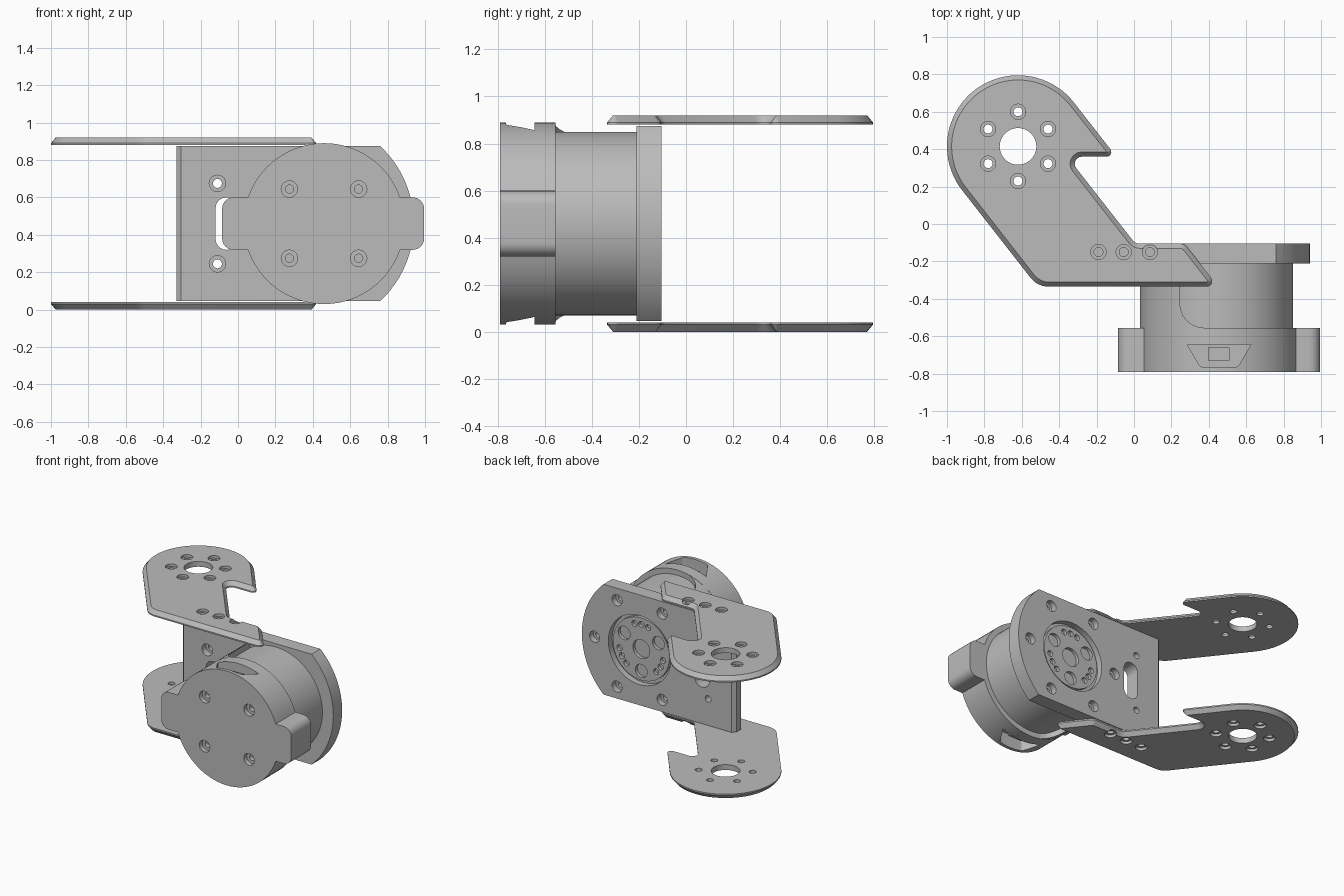
import bpy, bmesh
from math import sin, cos, tan, asin, atan2, pi, radians
from mathutils import Vector

if "Cube" in bpy.data.objects:
    bpy.data.objects.remove(bpy.data.objects["Cube"])

GREY = (0.5, 0.5, 0.5, 1)
metal = bpy.data.materials.new("grey_metal")
metal.use_nodes = True
metal.diffuse_color = GREY
metal.node_tree.nodes["Principled BSDF"].inputs["Base Color"].default_value = GREY

CX = CZ = 0.46          # motor axis


# ---------- helpers ----------
def arc(cx, cy, r, a0, a1, n=32):
    return [(cx + r * cos(a0 + (a1 - a0) * i / n), cy + r * sin(a0 + (a1 - a0) * i / n), 0)
            for i in range(n + 1)]


def circle(cx, cy, r, n=32):
    return arc(cx, cy, r, 0, 2 * pi, n)[:-1]


def ring(cx, cy, r, n, start=0):
    return [(cx + r * cos(start + 2 * pi * i / n), cy + r * sin(start + 2 * pi * i / n))
            for i in range(n)]


def rounded(pts, n=6):
    """Outline with each corner (x, y, radius) filleted."""
    out = []
    for i, (x, y, r) in enumerate(pts):
        p = Vector((x, y))
        if r == 0:
            out.append(p)
            continue
        a = (Vector(pts[i - 1][:2]) - p).normalized()
        b = (Vector(pts[(i + 1) % len(pts)][:2]) - p).normalized()
        half = a.angle(b) / 2
        c = p + (a + b).normalized() * (r / sin(half))
        s, e = p + a * (r / tan(half)) - c, p + b * (r / tan(half)) - c
        a0 = atan2(s.y, s.x)
        d = (atan2(e.y, e.x) - a0 + pi) % (2 * pi) - pi
        out += [c + r * Vector((cos(a0 + d * k / n), sin(a0 + d * k / n))) for k in range(n + 1)]
    return out


def prisms(name, outlines, axis, lo, hi):
    """Extrude one or more outlines along y (x-z outline) or z (x-y outline)."""
    bm = bmesh.new()
    for pts in outlines:
        flat = rounded(pts)
        rows = [[bm.verts.new((u, h, v) if axis == "y" else (u, v, h)) for u, v in flat]
                for h in (lo, hi)]
        bm.faces.new(rows[0])
        bm.faces.new(rows[1])
        for i in range(len(flat)):
            j = (i + 1) % len(flat)
            bm.faces.new((rows[0][i], rows[0][j], rows[1][j], rows[1][i]))
    bmesh.ops.recalc_face_normals(bm, faces=bm.faces)
    mesh = bpy.data.meshes.new(name)
    bm.to_mesh(mesh)
    bm.free()
    mesh.materials.append(metal)
    obj = bpy.data.objects.new(name, mesh)
    bpy.context.collection.objects.link(obj)
    return obj


def cut(obj, outlines, axis, lo, hi):
    cutter = prisms("cutter", outlines, axis, lo, hi)
    cutter.hide_render = True
    mod = obj.modifiers.new("cut", "BOOLEAN")
    mod.operation, mod.solver, mod.object = "DIFFERENCE", "EXACT", cutter
    dg = bpy.context.evaluated_depsgraph_get()
    mesh = bpy.data.meshes.new_from_object(obj.evaluated_get(dg))
    obj.modifiers.clear()
    obj.data = mesh
    bpy.data.objects.remove(cutter)


def holes(spots, r):
    return [circle(x, y, r, 20) for x, y in spots]


parts = []

# ---------- side arms: chamfered plates, mirrored in height ----------
HX, HY, R = -0.62, 0.415, 0.38
arm_outline = arc(HX, HY, R, radians(38), radians(218), 40) + [
    (-0.516, -0.335, 0.12), (0.45, -0.335, 0.03), (0.27, -0.105, 0.05),
    (0.007, -0.105, 0.05), (-0.357, 0.36, 0.038), (-0.095, 0.36, 0.025)]
arm_screws = ring(HX, HY, 0.185, 6, pi / 2) + [(x, -0.15) for x in (-0.19, -0.055, 0.085)]
for name, flip in (("upper_arm", False), ("lower_arm", True)):
    def span(a, b):
        return (0.92 - b, 0.92 - a) if flip else (a, b)
    arm = prisms(name, [arm_outline], "z", *span(0.88, 0.89))
    bm = bmesh.new()
    bm.from_mesh(arm.data)
    outer = [f for f in bm.faces if f.normal.z * (-1 if flip else 1) > 0.9]
    bmesh.ops.inset_region(bm, faces=outer, thickness=0.025, depth=0.03, use_even_offset=True)
    for v in outer[0].verts:
        v.co.z = 0 if flip else 0.92
    bm.to_mesh(arm.data)
    bm.free()
    cut(arm, [circle(HX, HY, 0.098, 40)] + holes(arm_screws, 0.024), "z", *span(0.8, 1))
    cut(arm, holes(arm_screws, 0.041), "z", *span(0.9, 1))
    parts.append(arm)

# ---------- mounting plate ----------
bow = asin(0.415 / 0.568)
plate = prisms("mounting_plate", [arc(0.372, CZ, 0.568, -bow, bow) +
               [(-0.33, 0.875, 0), (-0.33, 0.045, 0)]], "y", -0.21, -0.105)
E = 0.025
cut(plate, [[(-0.33 - E, y, 0), (-0.33 + E, y, 0), (-0.33 - E, y + s * 2 * E, 0)]
            for y, s in ((-0.105, -1), (-0.21, 1))], "z", -0.1, 1)
side_screws = [(-0.11, CZ - 0.215), (-0.11, CZ + 0.215)]
slot = [(-0.12, 0.32, 0.058), (0, 0.32, 0.058), (0, 0.6, 0.058), (-0.12, 0.6, 0.058)]
cut(plate, holes(side_screws, 0.024) + [slot], "y", -0.3, 0)
cut(plate, holes(side_screws, 0.044), "y", -0.3, -0.16)
face_screws = ring(CX, CZ, 0.375, 6)
cut(plate, holes(face_screws, 0.042) + [circle(CX, CZ, 0.26, 48)], "y", -0.15, 0)
cut(plate, holes(face_screws, 0.022), "y", -0.18, 0)
parts.append(plate)

# ---------- output hub in the plate recess ----------
hub = prisms("output_hub", [circle(CX, CZ, 0.235, 48)], "y", -0.2, -0.125)
cut(hub, [circle(CX, CZ, 0.07)] + holes(ring(CX, CZ, 0.165, 3, pi / 6), 0.05), "y", -0.18, 0)
cut(hub, holes([p for k in (0.35, 0.5, 0.65)
                for p in ring(CX, CZ, 0.185, 3, pi / 6 + k * 2 * pi / 3)], 0.022), "y", -0.16, 0)
parts.append(hub)

# ---------- motor body and its raised half shell ----------
parts.append(prisms("motor_body", [circle(CX, CZ, 0.39, 80)], "y", -0.56, -0.2))
shell = prisms("motor_shell", [circle(CX, CZ, 0.428, 80)], "y", -0.56, -0.21)
cut(shell, [[(0.245, 0, 0), (0.245, -0.555, 0.13), (1.2, -0.555, 0), (1.2, 0, 0)]], "z", -0.1, 1)
parts.append(shell)

# ---------- rear cap with side tabs ----------
t = asin(0.14 / 0.43)
cap = prisms("rear_cap", [
    arc(CX, CZ, 0.43, t, pi - t, 40) + [(-0.085, 0.6, 0.06), (-0.085, 0.32, 0.06)] +
    arc(CX, CZ, 0.43, pi + t, 2 * pi - t, 40) + [(0.995, 0.32, 0.06), (0.995, 0.6, 0.06)]],
    "y", -0.79, -0.555)
cap_screws = [(CX + i * 0.185, CZ + j * 0.185) for i in (-1, 1) for j in (-1, 1)]
cut(cap, holes(cap_screws, 0.044), "y", -0.9, -0.755)
cut(cap, holes(cap_screws, 0.022), "y", -0.9, -0.72)
port = [(0.285, -0.645, 0), (0.625, -0.645, 0), (0.555, -0.765, 0.03), (0.355, -0.765, 0.03)]
plug = [(0.395, -0.66, 0), (0.51, -0.66, 0), (0.51, -0.73, 0), (0.395, -0.73, 0)]
for side, s in (("upper", 1), ("lower", -1)):
    cut(cap, [port], "z", *sorted((CZ + s * 0.33, CZ + s * 0.5)))
    parts.append(prisms(side + "_connector", [plug], "z",
                        *sorted((CZ + s * 0.32, CZ + s * 0.37))))
parts.append(cap)

# ---------- shading ----------
bpy.ops.object.select_all(action="DESELECT")
for p in parts:
    p.select_set(True)
bpy.context.view_layer.objects.active = parts[0]
bpy.ops.object.shade_smooth_by_angle(angle=radians(25))
